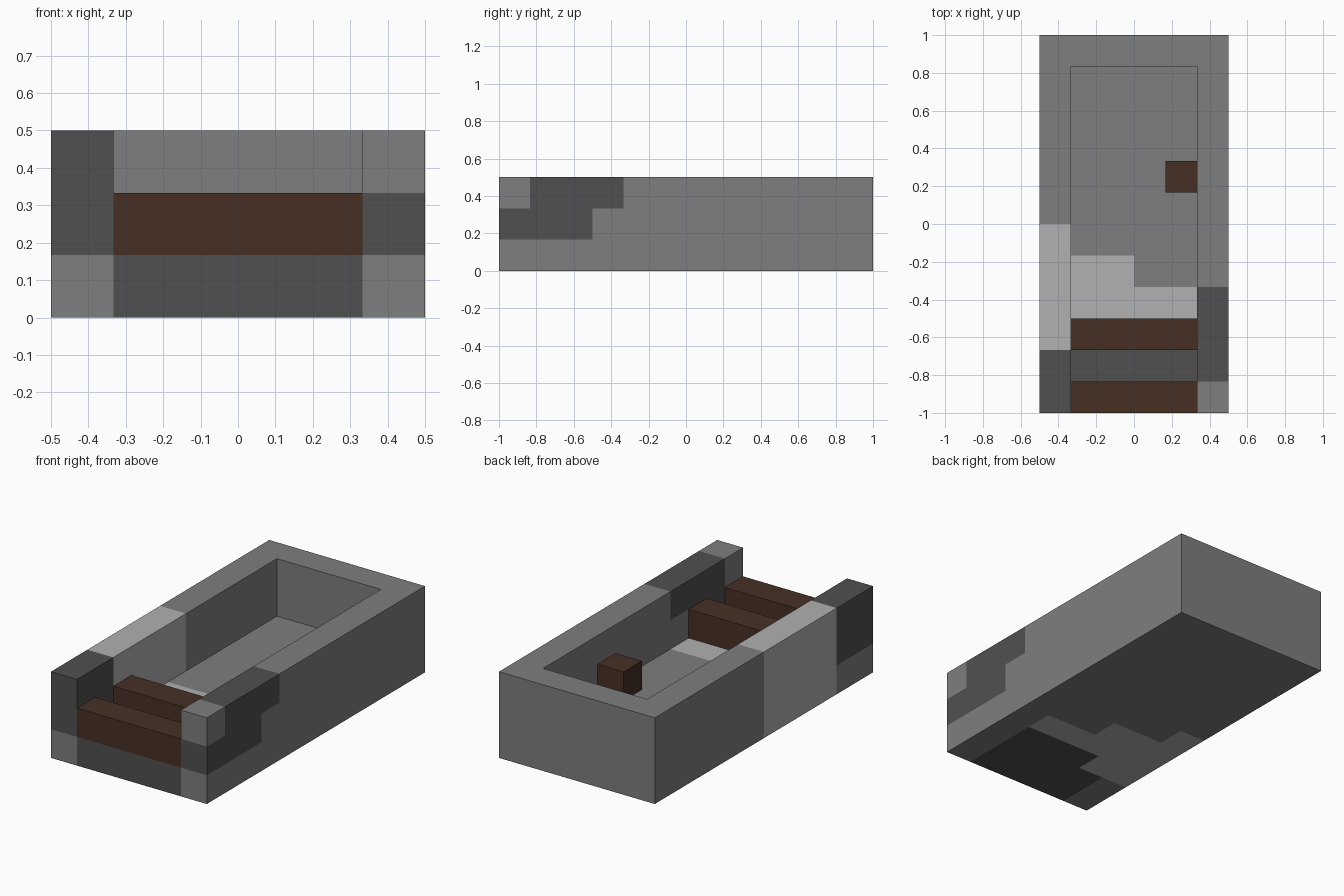
import bpy
import bmesh
from mathutils import Vector

cube = bpy.data.objects.get("Cube")
if cube:
    bpy.data.objects.remove(cube, do_unlink=True)

U = 1 / 6                       # one block
ORIGIN = Vector((-0.5, -1, 0))  # front corner of the block grid


def material(name, rgb):
    m = bpy.data.materials.new(name)
    m.use_nodes = True
    linear = [((c / 255 + 0.055) / 1.055) ** 2.4 for c in rgb] + [1]
    m.diffuse_color = linear
    m.node_tree.nodes["Principled BSDF"].inputs["Base Color"].default_value = linear
    return m


STONE, DARK, LIGHT, WOOD = range(4)
MATERIALS = [
    material("mid grey stone", (126, 126, 126)),
    material("dark grey stone", (80, 80, 80)),
    material("light grey stone", (177, 177, 177)),
    material("dark brown wood", (70, 48, 37)),
]


def stone_colour(x, y, z):
    """Colour of the stone block at a grid position."""
    if x == 0:                                  # wall on the -x side
        if y < 2:
            return DARK if z > 0 else STONE
        return LIGHT if y < 6 else STONE
    if x == 5:                                  # wall on the +x side
        if (z == 1 and y < 3) or (z == 2 and 1 <= y < 4):
            return DARK
        return STONE
    if z == 0:                                  # floor
        if y < 2 or (y == 2 and x > 1):
            return DARK
        if y <= 3 or (y == 4 and x < 3):
            return LIGHT
    return STONE


def wood_colour(x, y, z):
    return WOOD


def block_part(name, start, size, colour):
    """Box on the block grid, coloured block by block."""
    bm = bmesh.new()
    bmesh.ops.create_cube(bm, size=1)
    for v in bm.verts:
        v.co = Vector(start) + Vector([(c + 0.5) * s for c, s in zip(v.co, size)])

    # Cut along the block joints
    for axis in range(3):
        normal = Vector([float(i == axis) for i in range(3)])
        for step in range(1, size[axis]):
            bmesh.ops.bisect_plane(
                bm, geom=bm.verts[:] + bm.edges[:] + bm.faces[:],
                plane_co=normal * (start[axis] + step), plane_no=normal)

    # Take each face's colour from the block behind it
    bm.normal_update()
    for f in bm.faces:
        inside = f.calc_center_median() - f.normal * 0.5
        f.material_index = colour(*[int(c) for c in inside])

    # Join faces that share a colour
    bmesh.ops.dissolve_limit(bm, angle_limit=0.01, verts=bm.verts[:],
                             edges=bm.edges[:], delimit={'MATERIAL'})
    for v in bm.verts:
        v.co = v.co * U + ORIGIN
    mesh = bpy.data.meshes.new(name)
    bm.to_mesh(mesh)
    bm.free()
    for m in MATERIALS:
        mesh.materials.append(m)
    obj = bpy.data.objects.new(name, mesh)
    bpy.context.collection.objects.link(obj)


# Stone trough
block_part("floor", (0, 0, 0), (6, 12, 1), stone_colour)
block_part("right_wall", (0, 0, 1), (1, 12, 2), stone_colour)
block_part("left_wall", (5, 0, 1), (1, 12, 2), stone_colour)
block_part("back_wall", (1, 11, 1), (4, 1, 2), stone_colour)

# Wooden beams across the entrance and a loose block
for name, y in (("front_beam", 0), ("inner_beam", 2)):
    block_part(name, (1, y, 1), (4, 1, 1), wood_colour)
block_part("wood_block", (4, 7, 1), (1, 1, 1), wood_colour)
